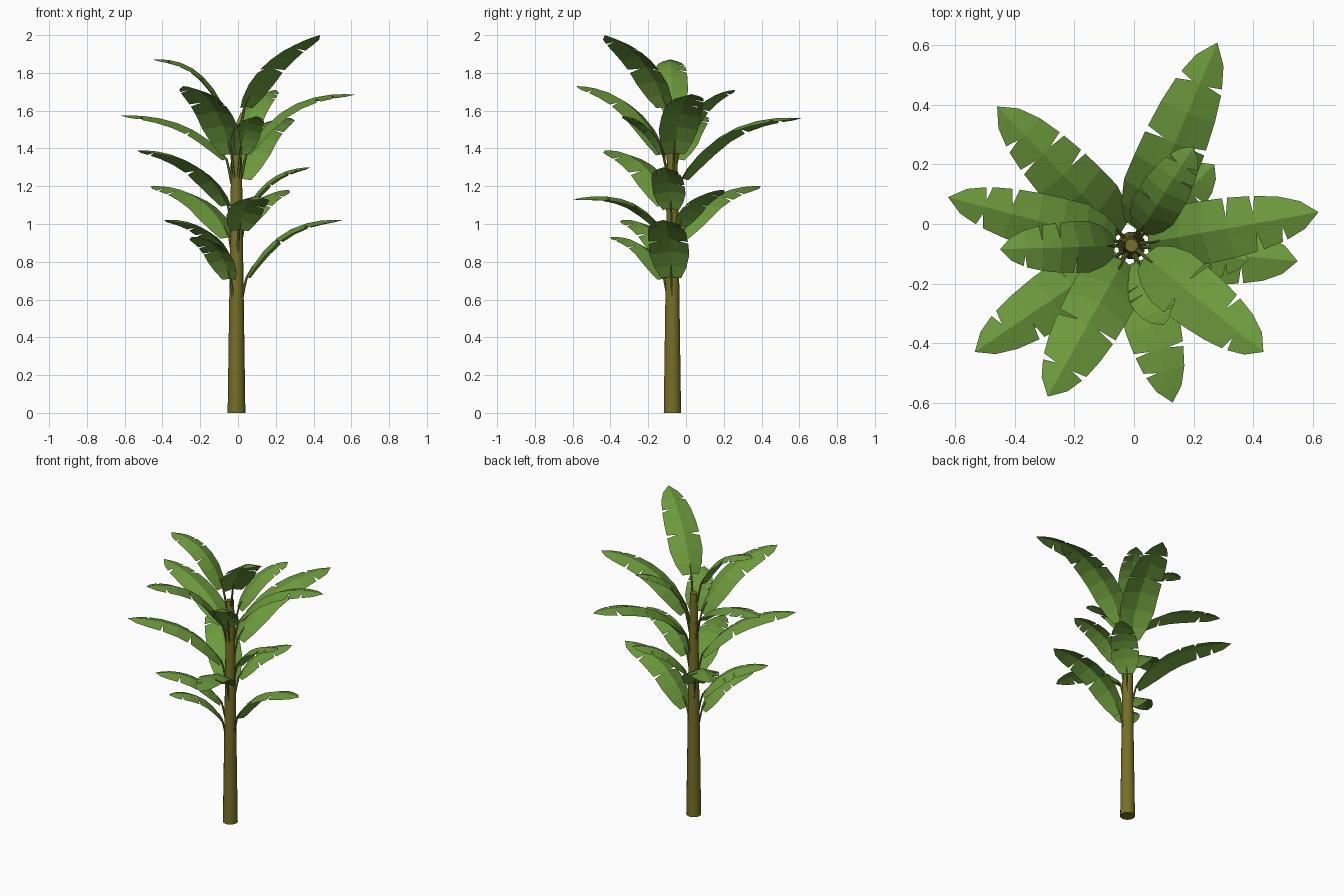
import bpy, bmesh, math, random
from mathutils import Vector

if "Cube" in bpy.data.objects:
    bpy.data.objects.remove(bpy.data.objects["Cube"])

random.seed(4)
CX, CY = -0.008, -0.072      # trunk axis


def material(name, rgb):
    m = bpy.data.materials.new(name)
    m.diffuse_color = (*rgb, 1)
    m.use_nodes = True
    m.node_tree.nodes["Principled BSDF"].inputs["Base Color"].default_value = m.diffuse_color
    return m


LEAF = material("leaf_green", (0.15, 0.32, 0.045))
STEM = material("stem_green", (0.16, 0.22, 0.035))
BARK = material("trunk_olive", (0.18, 0.16, 0.02))


def add_object(name, bm, mat):
    me = bpy.data.meshes.new(name)
    bm.to_mesh(me)
    bm.free()
    ob = bpy.data.objects.new(name, me)
    bpy.context.collection.objects.link(ob)
    me.materials.append(mat)
    return ob


def tube(name, points, radii, sides, mat):
    """Closed tube along points, with horizontal rings."""
    bm = bmesh.new()
    rings = []
    for p, r in zip(points, radii):
        rings.append([bm.verts.new((p[0] + r * math.cos(a), p[1] + r * math.sin(a), p[2]))
                      for a in (2 * math.pi * i / sides for i in range(sides))])
    for a, b in zip(rings, rings[1:]):
        for i in range(sides):
            j = (i + 1) % sides
            bm.faces.new((a[i], a[j], b[j], b[i]))
    bm.faces.new(rings[0][::-1])
    bm.faces.new(rings[-1])
    ob = add_object(name, bm, mat)
    bpy.context.view_layer.objects.active = ob
    ob.select_set(True)
    bpy.ops.object.shade_smooth_by_angle(angle=math.radians(40))
    ob.select_set(False)
    return ob


# Blade outline: position along midrib, fraction of half width
OUTLINE = [(0.0, 0.5), (0.1, 0.8), (0.24, 1.0), (0.4, 1.0), (0.55, 0.97),
           (0.7, 0.88), (0.83, 0.72), (0.93, 0.45), (1.0, 0.0)]


def leaf(name, tip, rise, bend, half):
    """Arched blade with torn edges, plus the stalk that joins it to the trunk."""
    tip = Vector(tip)
    out = Vector((tip.x - CX, tip.y - CY, 0))
    reach = out.length
    out.normalize()
    axis = Vector((CX, CY, 0))
    z0 = tip.z - rise
    p0 = axis + out * 0.055 + Vector((0, 0, z0))
    p1 = axis + out * (0.055 + 0.32 * (reach - 0.055)) + Vector((0, 0, z0 + rise * bend))
    side = Vector((-out.y, out.x, 0))

    def mid(t):
        return p0 * (1 - t) ** 2 + p1 * 2 * t * (1 - t) + tip * t * t

    def normal(t):
        tan = (p1 - p0) * (1 - t) + (tip - p1) * t
        return tan.cross(side).normalized()

    def width(t):
        for (a, wa), (b, wb) in zip(OUTLINE, OUTLINE[1:]):
            if t <= b:
                return wa + (wb - wa) * (t - a) / (b - a)
        return 0

    def edge(t, s, k=1.0):
        w = width(t) * half * k
        return mid(t) + side * s * w * 0.96 - normal(t) * w * 0.27

    bm = bmesh.new()
    ts = [o[0] for o in OUTLINE]
    ribs = [bm.verts.new(mid(t)) for t in ts]
    for s in (1, -1):
        def face(*vs):
            bm.faces.new(vs if s < 0 else vs[::-1])
        cuts = random.sample([3, 4, 5, 6], 2)
        inner = [bm.verts.new(edge(t, s, 0.35)) for t in ts[:-1]]
        last = bm.verts.new(edge(0, s))
        for i in range(len(ts) - 2):
            t = ts[i + 1]
            gap = random.uniform(0.012, 0.022) if i + 1 in cuts else 0
            v = bm.verts.new(edge(t - gap, s))
            face(ribs[i], ribs[i + 1], inner[i + 1], inner[i])
            face(inner[i], inner[i + 1], v, last)
            last = bm.verts.new(edge(t + gap, s)) if gap else v
        face(ribs[-2], ribs[-1], inner[-1])
        face(inner[-1], ribs[-1], last)
    add_object(name + "_blade", bm, LEAF)

    # Stalk hugs the trunk below the blade and runs on as the midrib
    low = axis + out * 0.026 + Vector((0, 0, z0 - 0.13))
    bow = axis + out * 0.04 + Vector((0, 0, z0 - 0.06))
    tube(name + "_stalk", [low, bow, p0, mid(0.1)],
         [0.008, 0.007, 0.006, 0.003], 6, STEM)


# Trunk
tube("trunk", [(CX, CY, z) for z in (0, 0.7, 1.1, 1.4, 1.52)],
     [0.047, 0.037, 0.032, 0.027, 0.022], 14, BARK)

# Leaves from low to high: tip, rise, arch, half width
LEAVES = [
    ((-0.245, -0.40, 0.93), 0.22, 1.08, 0.09),
    ((0.55, -0.125, 1.02), 0.30, 1.08, 0.11),
    ((-0.39, -0.34, 1.02), 0.20, 1.10, 0.09),
    ((0.13, -0.60, 1.13), 0.16, 1.45, 0.10),
    ((0.27, 0.20, 1.18), 0.19, 1.00, 0.09),
    ((-0.46, 0.395, 1.20), 0.27, 1.05, 0.11),
    ((0.385, -0.12, 1.30), 0.22, 1.00, 0.09),
    ((-0.535, -0.43, 1.39), 0.29, 1.03, 0.105),
    ((0.28, 0.61, 1.56), 0.32, 1.10, 0.115),
    ((0.10, -0.34, 1.57), 0.20, 1.00, 0.085),
    ((-0.625, 0.09, 1.575), 0.23, 1.05, 0.10),
    ((0.62, 0.04, 1.685), 0.31, 1.10, 0.11),
    ((-0.29, -0.58, 1.73), 0.36, 0.98, 0.115),
    ((0.20, 0.26, 1.71), 0.26, 0.95, 0.085),
    ((-0.45, -0.085, 1.87), 0.28, 1.08, 0.09),
    ((0.435, -0.43, 2.0), 0.38, 0.82, 0.11),
]
for n, (tip, rise, bend, half) in enumerate(LEAVES, 1):
    leaf(f"leaf_{n:02d}", tip, rise, bend, half)
